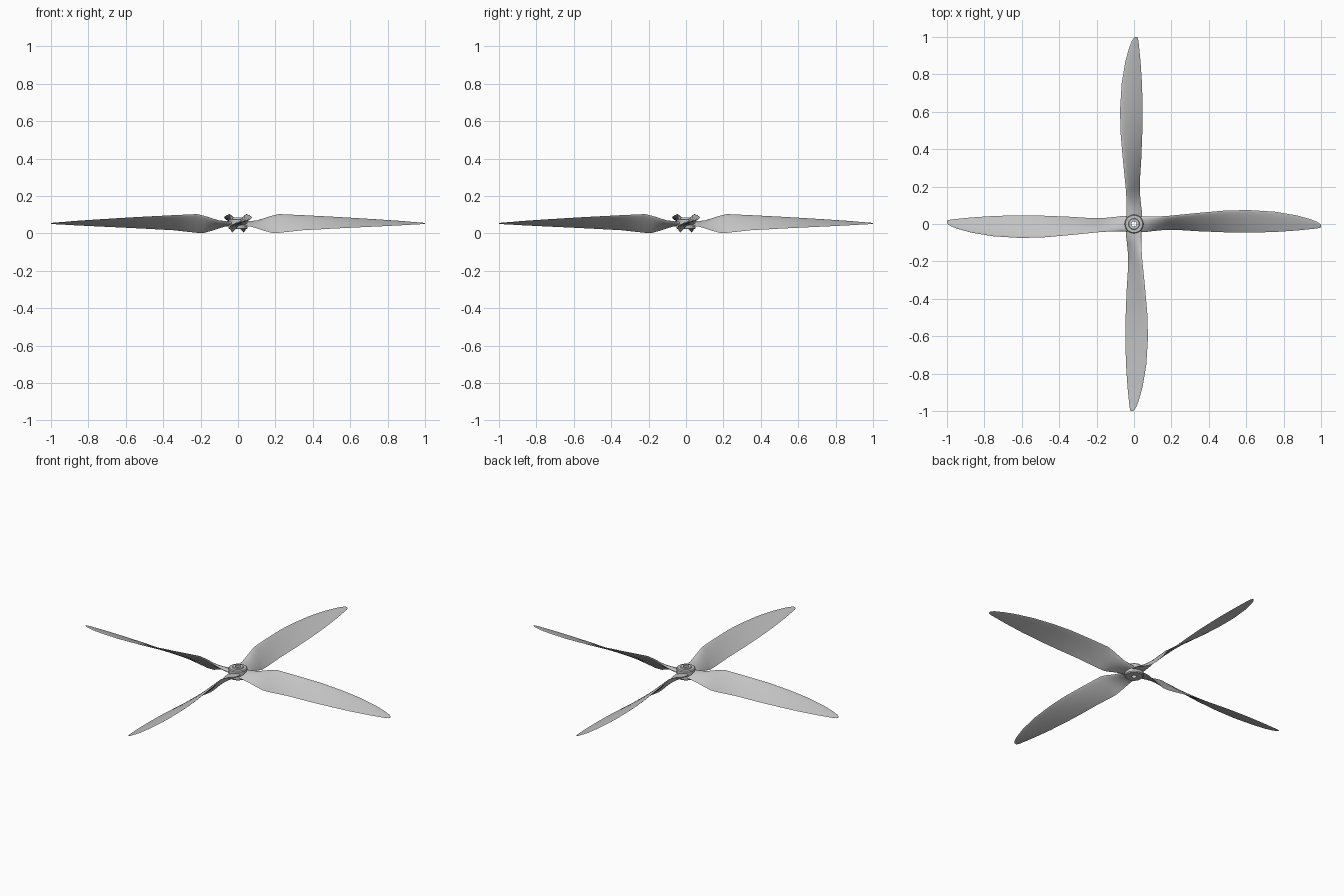
import bpy
import bmesh
import math
from mathutils import Matrix, Vector

cube = bpy.data.objects.get("Cube")
if cube:
    bpy.data.objects.remove(cube, do_unlink=True)

# Single grey finish
grey = bpy.data.materials.new("light grey")
grey.use_nodes = True
colour = (0.55, 0.55, 0.55, 1.0)
grey.diffuse_color = colour
grey.node_tree.nodes["Principled BSDF"].inputs["Base Color"].default_value = colour


def finish(bm, name, angle):
    """Turn a bmesh into a named object with smooth faces and sharp edges."""
    bmesh.ops.recalc_face_normals(bm, faces=bm.faces)
    mesh = bpy.data.meshes.new(name)
    bm.to_mesh(mesh)
    bm.free()
    mesh.materials.append(grey)
    obj = bpy.data.objects.new(name, mesh)
    bpy.context.collection.objects.link(obj)
    bpy.ops.object.select_all(action="DESELECT")
    obj.select_set(True)
    bpy.context.view_layer.objects.active = obj
    bpy.ops.object.shade_smooth_by_angle(angle=math.radians(angle))
    return obj


# Blade stations: radius, trailing edge y z, leading edge y z, thickness
STATIONS = [
    (0.035, -0.042, 0.040, 0.040, 0.055, 0.032),
    (0.07, -0.042, 0.036, 0.040, 0.060, 0.030),
    (0.10, -0.038, 0.027, 0.040, 0.066, 0.027),
    (0.14, -0.034, 0.014, 0.041, 0.080, 0.023),
    (0.18, -0.031, 0.003, 0.043, 0.094, 0.020),
    (0.22, -0.031, 0.003, 0.047, 0.103, 0.018),
    (0.35, -0.039, 0.017, 0.060, 0.097, 0.016),
    (0.50, -0.045, 0.025, 0.073, 0.089, 0.014),
    (0.62, -0.046, 0.031, 0.074, 0.082, 0.012),
    (0.75, -0.043, 0.037, 0.066, 0.074, 0.010),
    (0.87, -0.035, 0.043, 0.046, 0.066, 0.008),
    (0.94, -0.028, 0.047, 0.027, 0.060, 0.006),
    (0.98, -0.024, 0.049, 0.011, 0.057, 0.005),
    (1.00, -0.018, 0.051, -0.003, 0.055, 0.003),
]
SIDES = 20


def section(bm, station):
    """Airfoil ring: rounded leading edge, thin trailing edge, fuller top."""
    x, ty, tz, ly, lz, thick = station
    lead, trail = Vector((x, ly, lz)), Vector((x, ty, tz))
    chord = (lead - trail).normalized()
    normal = Vector((0, -chord.z, chord.y))
    ring = []
    for i in range(SIDES):
        a = math.tau * i / SIDES
        c = (1 - math.cos(a)) / 2
        half = 1.3 * math.sqrt(c) * (1 - c) * thick
        offset = 0.8 * half if a < math.pi else -0.5 * half
        ring.append(bm.verts.new(lead.lerp(trail, c) + normal * offset))
    return ring


def make_blade(name, turn):
    bm = bmesh.new()
    rings = [section(bm, s) for s in STATIONS]
    for a, b in zip(rings, rings[1:]):
        for i in range(SIDES):
            j = (i + 1) % SIDES
            bm.faces.new((a[i], a[j], b[j], b[i]))
    bm.faces.new(rings[0])
    bm.faces.new(rings[-1])
    bm.transform(Matrix.Rotation(turn, 4, "Z"))
    return finish(bm, name, 35)


for k, side in enumerate(("left", "back", "right", "front")):
    make_blade(side + "_blade", k * math.pi / 2)

# Hub: turned ring with a raised collar and a shaft hole
PROFILE = [(0.014, 0.022), (0.046, 0.022), (0.050, 0.027), (0.050, 0.073),
           (0.046, 0.078), (0.030, 0.078), (0.028, 0.084), (0.014, 0.084)]
bm = bmesh.new()
verts = [bm.verts.new((r, 0, z)) for r, z in PROFILE]
edges = [bm.edges.new((verts[i - 1], verts[i])) for i in range(len(verts))]
bmesh.ops.spin(bm, geom=verts + edges, cent=(0, 0, 0), axis=(0, 0, 1),
               angle=math.tau, steps=32)
bmesh.ops.remove_doubles(bm, verts=bm.verts, dist=0.0001)
finish(bm, "hub", 30)
